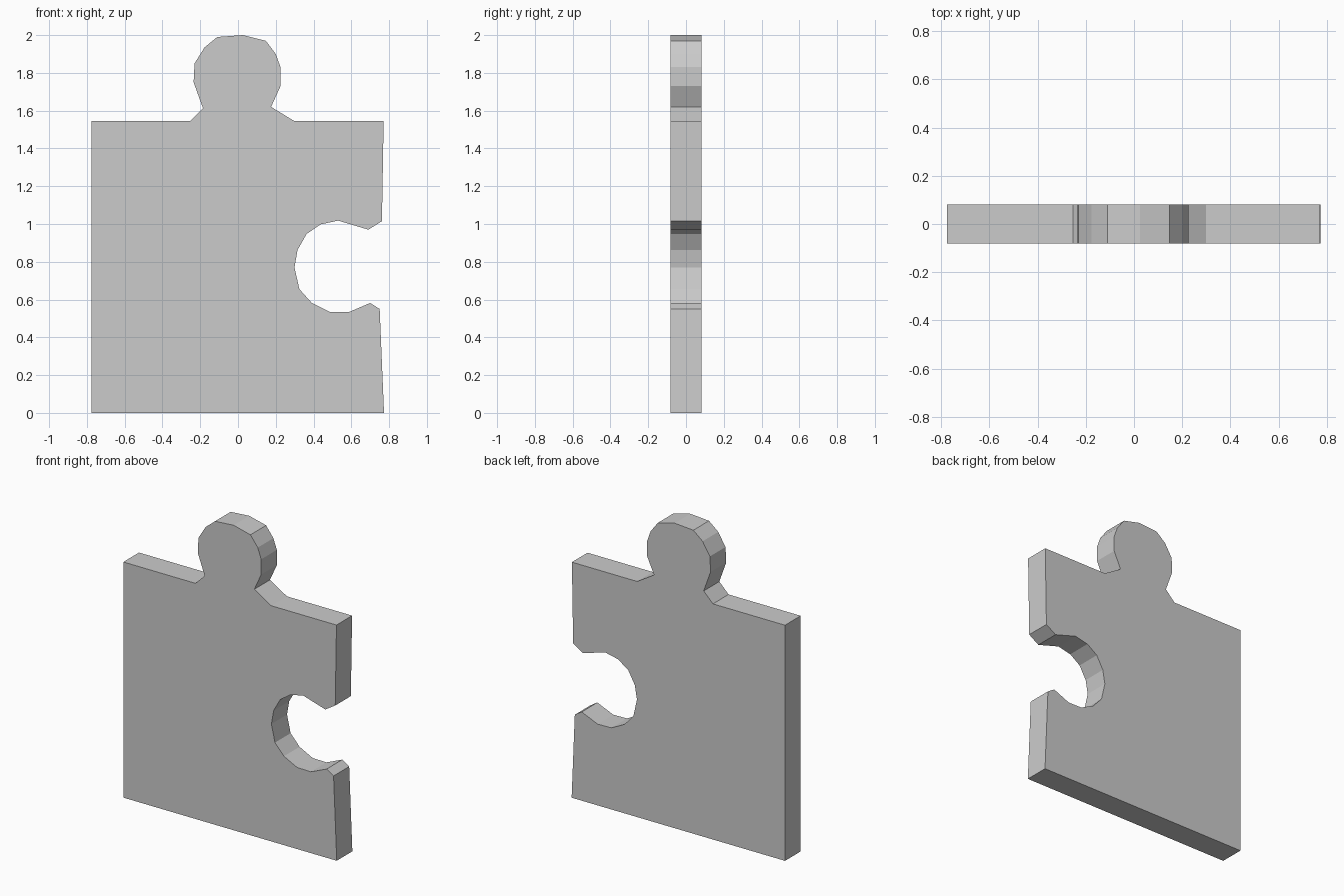
import bpy
import bmesh

if "Cube" in bpy.data.objects:
    bpy.data.objects.remove(bpy.data.objects["Cube"])

HALF_THICK = 0.081

# Right edge with the round socket, bottom to top (x, z)
socket_edge = [(0.773, 0), (0.75, 0.55), (0.70, 0.582), (0.585, 0.533), (0.485, 0.535),
               (0.39, 0.583), (0.325, 0.655), (0.299, 0.77), (0.315, 0.862),
               (0.363, 0.947), (0.437, 0.998), (0.53, 1.018), (0.69, 0.97),
               (0.762, 1.015), (0.771, 1.545)]

# Top edge with the round knob, right to left
knob_edge = [(0.298, 1.545), (0.175, 1.62), (0.225, 1.73), (0.225, 1.83),
             (0.20, 1.90), (0.147, 1.97), (0.025, 2.0), (-0.11, 1.99),
             (-0.177, 1.935), (-0.23, 1.85), (-0.235, 1.75), (-0.185, 1.612),
             (-0.252, 1.545)]

# Plain left edge, top to bottom
left_edge = [(-0.775, 1.545), (-0.775, 0)]

# Fill the outline and extrude it through the thickness
bm = bmesh.new()
outline = socket_edge + knob_edge + left_edge
face = bm.faces.new([bm.verts.new((x, -HALF_THICK, z)) for x, z in outline])
extruded = bmesh.ops.extrude_face_region(bm, geom=[face], use_keep_orig=True)
verts = [g for g in extruded["geom"] if isinstance(g, bmesh.types.BMVert)]
bmesh.ops.translate(bm, verts=verts, vec=(0, 2 * HALF_THICK, 0))
bmesh.ops.recalc_face_normals(bm, faces=bm.faces)

mesh = bpy.data.meshes.new("puzzle_piece")
bm.to_mesh(mesh)
bm.free()
piece = bpy.data.objects.new("puzzle_piece", mesh)
bpy.context.collection.objects.link(piece)
